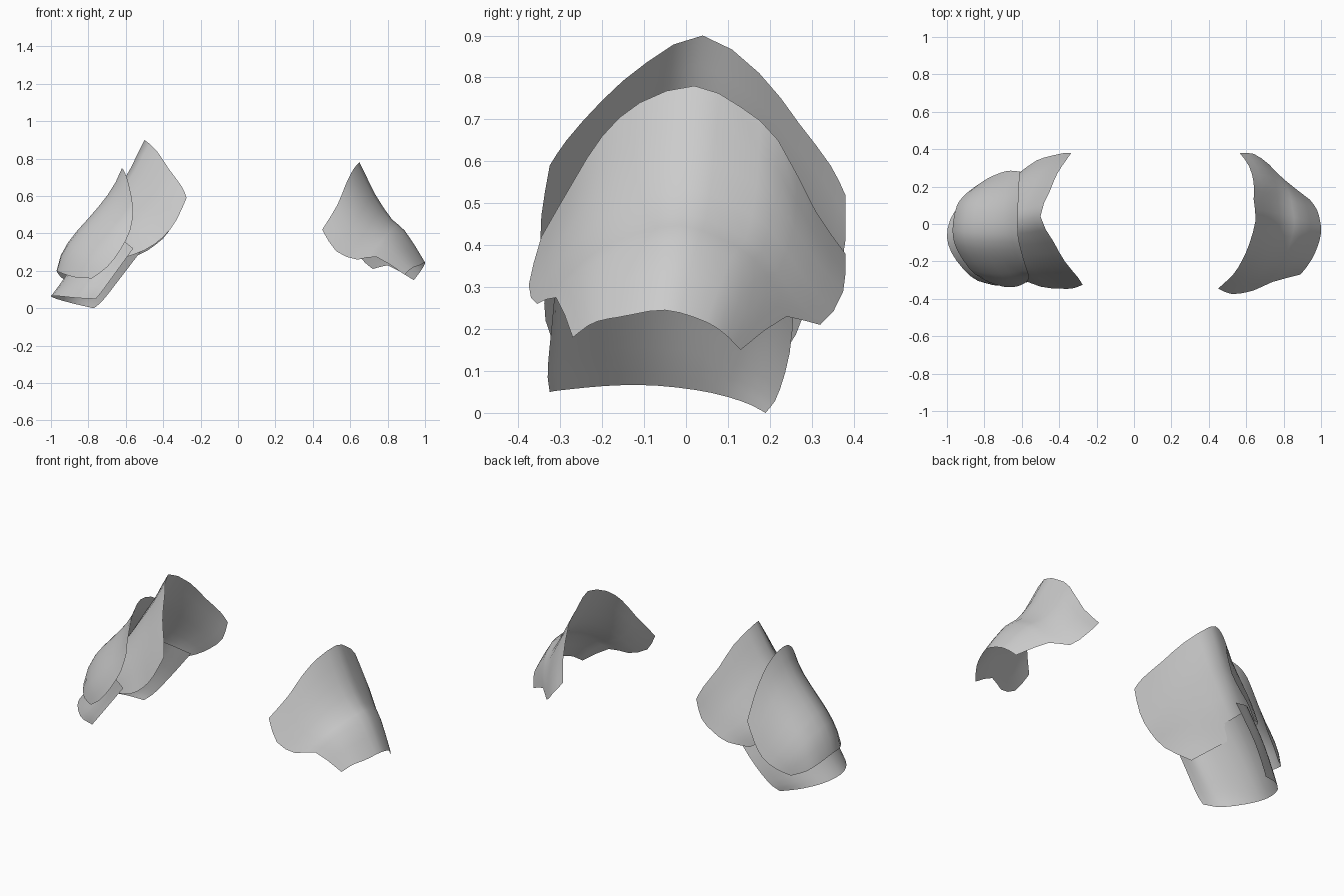
import bpy
import bmesh
from mathutils import Vector

if "Cube" in bpy.data.objects:
    bpy.data.objects.remove(bpy.data.objects["Cube"], do_unlink=True)

# One plain grey for every plate
grey = bpy.data.materials.new("plain_grey")
grey.use_nodes = True
colour = (0.6, 0.6, 0.6, 1)
grey.diffuse_color = colour
shader = next(n for n in grey.node_tree.nodes if n.type == "BSDF_PRINCIPLED")
shader.inputs["Base Color"].default_value = colour
shader.inputs["Roughness"].default_value = 0.6


def along(points, t):
    """Smooth point at fraction t on a curve given in hundredths of a unit."""
    last = len(points) - 1
    i = min(int(t * last), last - 1)
    f = t * last - i
    b, c = Vector(points[i]), Vector(points[i + 1])
    a = Vector(points[i - 1]) if i > 0 else 2 * b - c
    d = Vector(points[i + 2]) if i + 2 <= last else 2 * c - b
    curve = b + f / 2 * (c - a + f * (2 * a - 5 * b + 4 * c - d
                                      + f * (3 * (b - c) + d - a)))
    return curve / 100


def plate(name, top, bottom, front, back, bulge=(0, 0, 0), sag=1, columns=16, rows=8):
    """Curved open plate spanned between four edge curves.
    top and bottom run from front to back, front and back run downwards.
    A higher sag moves the bulge towards the bottom edge."""
    swell = Vector(bulge) / 100
    bm = bmesh.new()
    grid = []
    for j in range(rows + 1):
        v = j / rows
        line = []
        for i in range(columns + 1):
            u = i / columns
            across = along(top, u).lerp(along(bottom, u), v)
            down = along(front, v).lerp(along(back, v), u)
            corners = along(top, 0).lerp(along(top, 1), u).lerp(
                along(bottom, 0).lerp(along(bottom, 1), u), v)
            puff = swell * 16 * u * (1 - u) * v ** sag * (1 - v)
            line.append(bm.verts.new(across + down - corners + puff))
        grid.append(line)
    for upper, lower in zip(grid, grid[1:]):
        for i in range(columns):
            bm.faces.new((upper[i], lower[i], lower[i + 1], upper[i + 1]))
    # Turn the faces to look away from the body
    bm.normal_update()
    side = sum(f.normal.x * f.calc_center_median().x for f in bm.faces)
    if side < 0:
        bmesh.ops.reverse_faces(bm, faces=bm.faces[:])
    mesh = bpy.data.meshes.new(name)
    bm.to_mesh(mesh)
    bm.free()
    mesh.materials.append(grey)
    mesh.shade_smooth()
    obj = bpy.data.objects.new(name, mesh)
    bpy.context.collection.objects.link(obj)


# Single plate on the left shoulder
plate(
    "left_shoulder_plate",
    top=[(45, -34.5, 42), (53, -27, 55), (57.5, -20, 66), (61.5, -11, 74),
         (65, 2, 78), (64, 13, 73), (64, 22, 65), (61.5, 31, 48), (56.5, 38, 38)],
    bottom=[(89, -27, 18), (93, -22, 21.5), (97, -15, 23), (100, -5, 24.5),
            (99, 4, 22), (97, 9, 19), (94, 13, 15)],
    front=[(45, -34.5, 42), (52.5, -37.5, 30.5), (64, -35.5, 26), (74, -31, 27.5),
           (89, -27, 18)],
    back=[(56.5, 38, 38), (64, 37.5, 29), (72, 32, 21), (80, 24, 23), (94, 13, 15)],
    bulge=(3, 0, 1),
)

# Tall inner plate on the right shoulder
plate(
    "right_upper_plate",
    top=[(-27.5, -32.5, 59), (-30, -28.5, 65), (-37, -20, 74.5), (-43, -9.5, 83.5),
         (-50, 4, 90), (-45, 17.5, 81), (-41, 27, 69), (-36, 34.5, 59), (-33.5, 38, 52)],
    bottom=[(-64, -28, 26), (-74, -18, 34), (-80, -2, 38), (-74, 16, 33), (-62, 27, 26)],
    front=[(-27.5, -32.5, 59), (-33, -34.5, 47), (-40, -34.5, 38), (-50, -33.5, 31),
           (-64, -28, 26)],
    back=[(-33.5, 38, 52), (-37, 38, 41), (-44, 36.5, 34), (-52, 34, 29), (-62, 27, 26)],
    bulge=(-4, 0, 4),
)

# Middle plate overlapping the tall one
plate(
    "right_middle_plate",
    top=[(-56, -28, 52), (-57, -25, 60), (-59.5, -17, 70), (-62, -6, 75),
         (-62, 8, 71), (-61.5, 20, 58), (-61, 28, 42)],
    bottom=[(-78, -31, 16), (-87, -25, 16.5), (-95, -13, 19), (-97, -3, 20),
            (-95, 9, 17), (-91, 15, 14), (-85, 20, 12)],
    front=[(-56, -28, 52), (-57.5, -31, 42), (-63, -33.5, 31), (-70, -33.5, 22),
           (-78, -31, 16)],
    back=[(-61, 28, 42), (-66, 28.5, 31), (-71, 27.5, 22), (-78, 24.5, 16), (-85, 20, 12)],
    bulge=(-8, 0, 8), sag=2,
)

# Lowest plate tucked under the other two
plate(
    "right_lower_plate",
    top=[(-56, -31, 32), (-65, -28, 39), (-73, -4, 45), (-66, 17, 40), (-50, 26, 33)],
    bottom=[(-76, -32.5, 5), (-86, -29, 5.5), (-96, -18, 6.5), (-100, -7, 6.5),
            (-97, 5, 5), (-88, 14, 2.5), (-77, 19, 0)],
    front=[(-56, -31, 32), (-64, -32, 21), (-72, -33, 10), (-76, -32.5, 5)],
    back=[(-50, 26, 33), (-63, 25, 16), (-72, 22, 4.5), (-77, 19, 0)],
)
